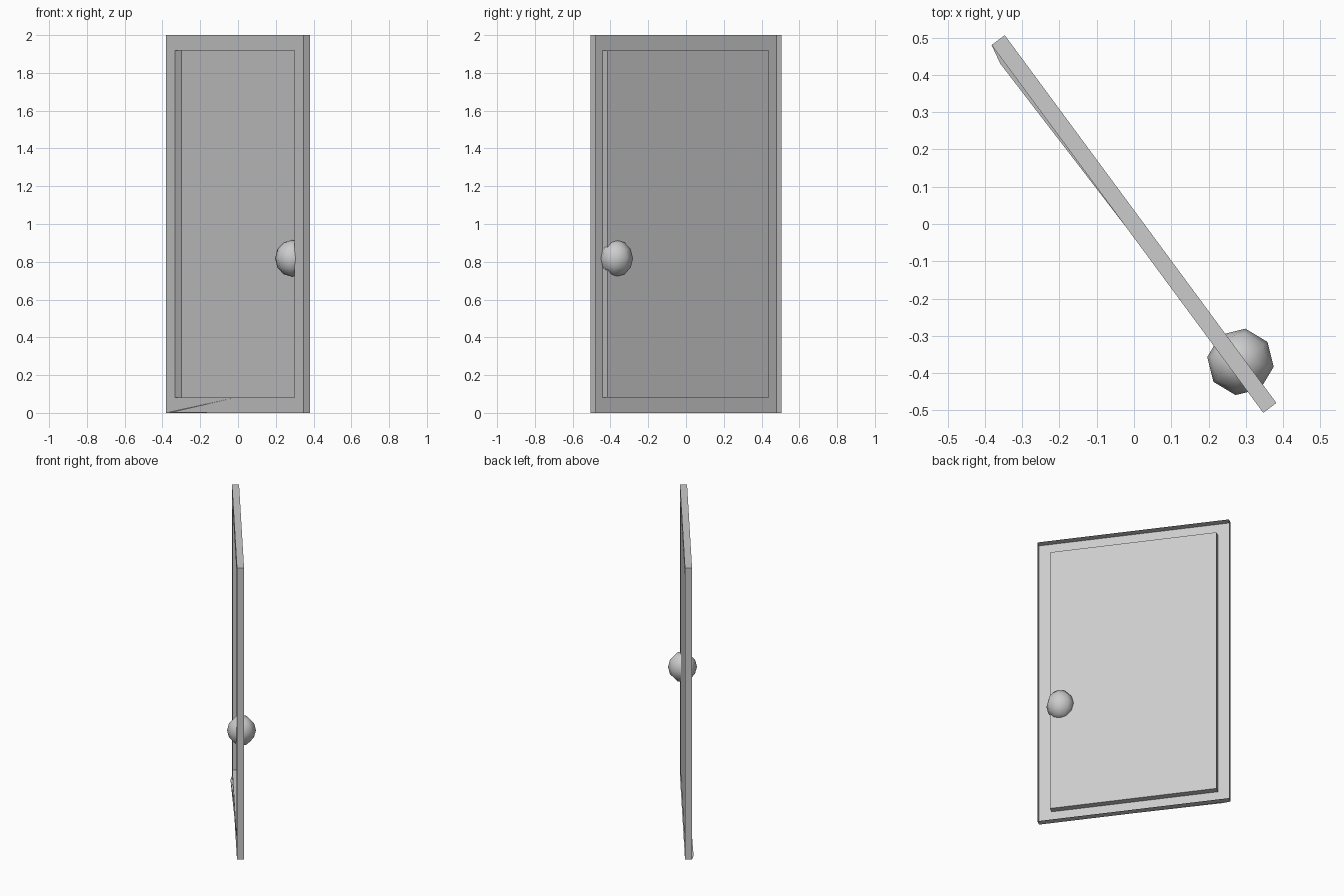
import bpy, bmesh, math
from mathutils import Matrix

if "Cube" in bpy.data.objects:
    bpy.data.objects.remove(bpy.data.objects["Cube"])

W, T, H = 1.226, 0.044, 2.0
BORDER, DEPTH = 0.081, 0.043
TURN = Matrix.Rotation(math.radians(-53.55), 4, 'Z')


def finish(name, bm, smooth=False):
    for f in bm.faces:
        f.smooth = smooth
    me = bpy.data.meshes.new(name)
    bm.to_mesh(me)
    bm.free()
    ob = bpy.data.objects.new(name, me)
    ob.matrix_world = TURN
    bpy.context.collection.objects.link(ob)
    return ob


# Door: open-backed slab with one recessed panel pressed into the front
bm = bmesh.new()
bmesh.ops.create_cube(bm, size=1, matrix=Matrix.Translation((0, 0, H / 2)) @ Matrix.Diagonal((W, T, H, 1)))
bm.normal_update()
back = [f for f in bm.faces if f.normal.y > 0.9]
bmesh.ops.delete(bm, geom=back, context='FACES_ONLY')
front = [f for f in bm.faces if f.normal.y < -0.9][0]
bmesh.ops.inset_region(bm, faces=[front], thickness=BORDER, use_even_offset=True)
ext = bmesh.ops.extrude_face_region(bm, geom=[front])
bmesh.ops.translate(bm, vec=(0, DEPTH, 0), verts=[v for v in ext['geom'] if isinstance(v, bmesh.types.BMVert)])
if front.is_valid:
    bmesh.ops.delete(bm, geom=[front], context='FACES_ONLY')
finish("door", bm)

# Thin warped sliver along the hinge-side foot of the front face
bm = bmesh.new()
a, q, t, b = [bm.verts.new(p) for p in (
    (-W / 2, -T / 2, 0), (-0.56, -T / 2 - 0.011, 0.002),
    (0, -T / 2, 0.08), (0, -T / 2, 0))]
bm.faces.new((a, q, t))
bm.faces.new((q, b, t))
finish("warped_foot", bm)

# Knob passing through the door
bm = bmesh.new()
bmesh.ops.create_uvsphere(bm, u_segments=8, v_segments=6, radius=1,
                          matrix=Matrix.Translation((0.467, 0.01, 0.818)) @ Matrix.Diagonal((0.09, 0.09, 0.097, 1)))
finish("knob", bm, smooth=True)
